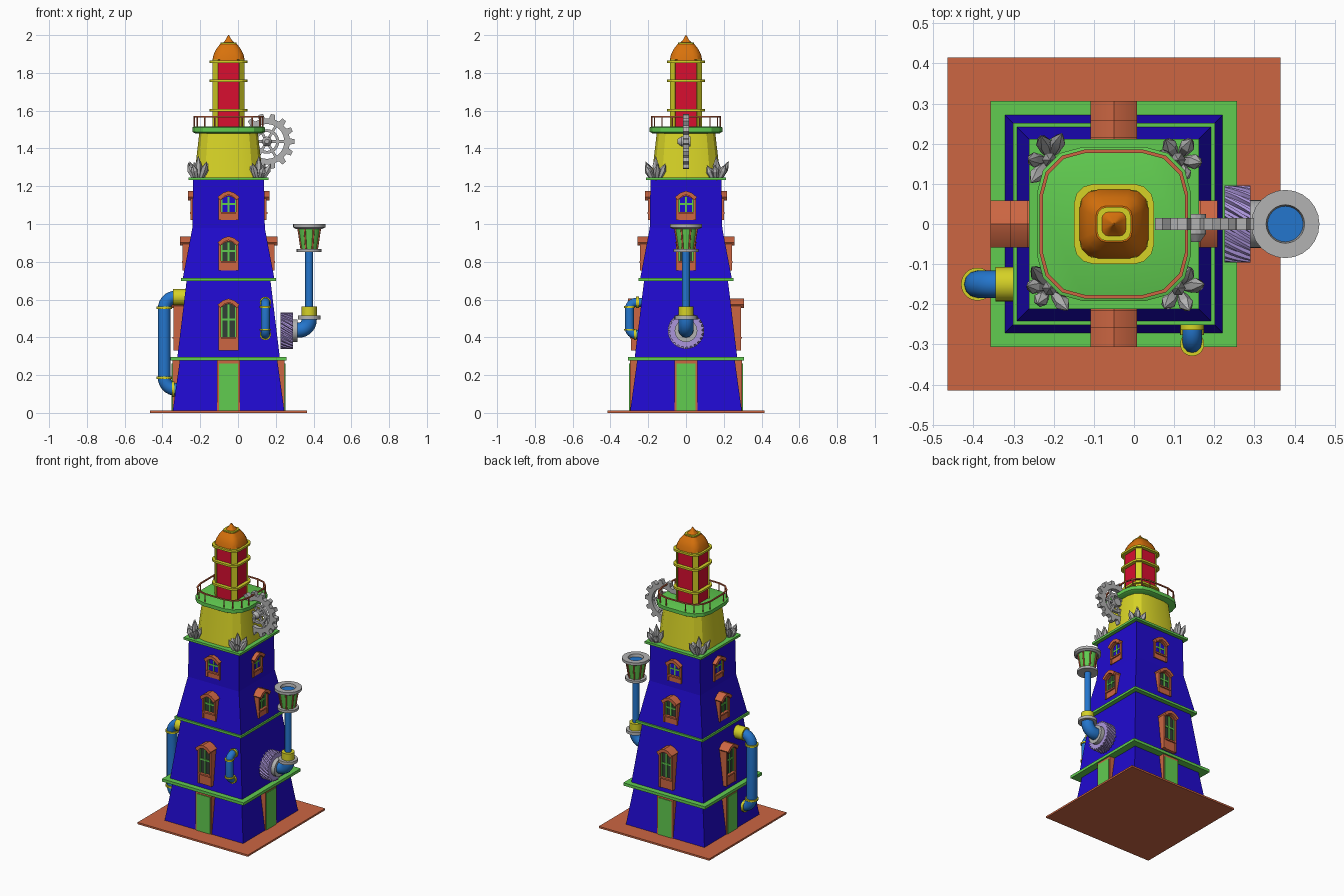
import bpy, bmesh, random
from math import sin, cos, pi, tau
from mathutils import Vector, Matrix

cube = bpy.data.objects.get("Cube")
if cube:
    bpy.data.objects.remove(cube)
random.seed(4)
CX = -0.05  # tower axis


def material(name, *rgb):
    col = [((c / 255 + 0.055) / 1.055) ** 2.4 if c > 10 else c / 3295 for c in rgb] + [1]
    m = bpy.data.materials.new(name)
    m.use_nodes = True
    m.diffuse_color = col
    m.node_tree.nodes["Principled BSDF"].inputs["Base Color"].default_value = col
    return m


CLAY = material("terracotta", 204, 102, 66)
GREEN = material("leaf green", 97, 204, 80)
BLUE = material("deep blue", 32, 10, 208)
YELLOW = material("yellow", 214, 210, 38)
RED = material("red", 216, 14, 48)
ORANGE = material("orange", 216, 114, 12)
GREY = material("light grey", 178, 178, 178)
LILAC = material("lilac", 172, 150, 220)
AZURE = material("azure", 36, 118, 205)
GLASS = material("dark glass", 50, 62, 54)


def finish(name, bm, *mats):
    bmesh.ops.recalc_face_normals(bm, faces=bm.faces)
    me = bpy.data.meshes.new(name)
    bm.to_mesh(me)
    bm.free()
    for m in mats:
        me.materials.append(m)
    me.polygons.foreach_set("use_smooth", [True] * len(me.polygons))
    me.set_sharp_from_angle(angle=0.5)
    ob = bpy.data.objects.new(name, me)
    bpy.context.collection.objects.link(ob)
    return ob


def loft(name, loops, mat, ring=False, matrix=None):
    """Skin equal-length loops; cap the ends, or close them into a ring."""
    bm = bmesh.new()
    rows = [[bm.verts.new(p) for p in loop] for loop in loops]
    n = len(rows[0])
    for a, b in zip(rows, rows[1:] + (rows[:1] if ring else [])):
        for i in range(n):
            j = (i + 1) % n
            bm.faces.new((a[i], a[j], b[j], b[i]))
    if not ring:
        bm.faces.new(rows[0])
        bm.faces.new(rows[-1])
    if matrix:
        bm.transform(matrix)
    return finish(name, bm, mat)


def rounded(h, z, r=0, seg=3):
    """Square outline around the tower axis; r is the corner radius as a share of h."""
    k, pts = h * (1 - r), []
    for q in range(4):
        c = Vector((k, k)) @ Matrix.Rotation(-q * pi / 2, 2)
        c = Vector((k * (1, -1, -1, 1)[q], k * (1, 1, -1, -1)[q]))
        for s in range(seg + 1 if r else 1):
            a = q * pi / 2 + pi / 2 * s / seg
            pts.append((CX + c.x + h * r * cos(a), c.y + h * r * sin(a), z))
    return pts


def tier(name, profile, mat, r=0, seg=3, ring=False):
    return loft(name, [rounded(h, z, r, seg) for h, z in profile], mat, ring)


def circle(r, z, n=24):
    return [(r * cos(tau * i / n), r * sin(tau * i / n), z) for i in range(n)]


def turned(name, profile, mat, loc, axis=(0, 0, 1), ring=False, n=24):
    m = Matrix.Translation(loc) @ Vector(axis).to_track_quat("Z", "Y").to_matrix().to_4x4()
    return loft(name, [circle(r, z, n) for r, z in profile], mat, ring, m)


def plate(name, pts, y0, y1, mat, turn):
    """Extrude an x-z outline along y and turn it to one side of the tower."""
    m = Matrix.Translation((CX, 0, 0)) @ Matrix.Rotation(turn * pi / 2, 4, "Z")
    return loft(name, [[(x, -y, z) for x, z in pts] for y in (y0, y1)], mat, matrix=m)


def rect(x0, x1, z0, z1):
    return [(x0, z0), (x1, z0), (x1, z1), (x0, z1)]


def pipe(name, pts, radius, mat, bend=0.05):
    """Round pipe through the points, with curved elbows."""
    pts = [Vector(p) for p in pts]
    path = [pts[0]]
    for a, b, c in zip(pts, pts[1:], pts[2:]):
        p, q = b + (a - b).normalized() * bend, b + (c - b).normalized() * bend
        for i in range(9):
            t = i / 8 * pi / 2
            path.append(b + (p - b) * (1 - sin(t)) + (q - b) * (1 - cos(t)))
    path.append(pts[-1])
    cu = bpy.data.curves.new(name, "CURVE")
    cu.dimensions, cu.bevel_depth, cu.bevel_resolution, cu.use_fill_caps = "3D", radius, 4, True
    s = cu.splines.new("POLY")
    s.points.add(len(path) - 1)
    for sp, p in zip(s.points, path):
        sp.co = (*p, 1)
    cu.materials.append(mat)
    bpy.context.collection.objects.link(bpy.data.objects.new(name, cu))


# Ground slab and tower storeys
loft("ground_slab", [[(CX + x * 0.415, y * 0.415, z) for x, y in rect(-1, 1, -1, 1)] for z in (0, 0.012)], CLAY)
tier("ground_storey", [(0.295, 0.012), (0.258, 0.28)], BLUE)
tier("ground_ledge", [(0.307, 0.277), (0.307, 0.296)], GREEN)
tier("second_storey", [(0.271, 0.296), (0.222, 0.7)], BLUE)
tier("second_ledge", [(0.252, 0.698), (0.252, 0.714)], GREEN)
tier("third_storey", [(0.242, 0.714), (0.192, 0.978)], BLUE)
tier("fourth_storey", [(0.192, 0.978), (0.188, 1.235)], BLUE)
tier("fourth_ledge", [(0.212, 1.232), (0.212, 1.247)], GREEN)
tier("upper_drum", [(0.182, 1.247), (0.155, 1.482)], YELLOW, 0.6)
tier("balcony", [(0.178, 1.48), (0.192, 1.488), (0.192, 1.512), (0.185, 1.515)], GREEN, 0.6)

# Balcony railing
tier("balcony_rail", [(0.185, 1.564), (0.185, 1.572), (0.177, 1.572), (0.177, 1.564)], CLAY, 0.6, ring=True)
for x, y, z in rounded(0.181, 1.51, 0.6):
    turned("railing_post", [(0.004, 0), (0.004, 0.058)], CLAY, (x, y, z), n=6)

# Lantern: red recessed panels between yellow corner pillars
bm = bmesh.new()
rows = [[bm.verts.new(p) for p in rounded(0.085, z, 0.33, 1)] for z in (1.51, 1.87)]
for i in range(8):
    j = (i + 1) % 8
    bm.faces.new((rows[0][i], rows[0][j], rows[1][j], rows[1][i]))
bm.normal_update()
panels = [f for f in bm.faces if max(abs(f.normal.x), abs(f.normal.y)) > 0.9]
bmesh.ops.inset_individual(bm, faces=panels, thickness=0.003, depth=-0.008)
for f in panels:
    f.material_index = 1
finish("lantern", bm, YELLOW, RED)
for z in (1.595, 1.752, 1.852):
    tier("lantern_ring", [(0.1, z), (0.1, z + 0.013)], YELLOW, 0.5)
tier("dome", [(0.086, 1.865), (0.08, 1.895), (0.066, 1.925), (0.045, 1.952)], ORANGE, 0.55)
tier("dome_collar", [(0.042, 1.95), (0.042, 1.96)], YELLOW, 0.55)
tier("dome_finial", [(0.03, 1.96), (0.018, 1.972), (0.002, 2.0)], ORANGE, 0.55)


# Doors and windows on each side
def arch(h, z, rise, n=4):
    return [(-h + 2 * h * i / n, z + rise * sin(pi * i / n)) for i in range(n + 1)]


def window(turn, z0, z1, depth):
    zi, sill = z1 - 0.032, z0 + 0.25 * (z1 - z0)
    inner = arch(0.04, zi - 0.016, 0.022)
    jambs = [(-0.052, z0)] + arch(0.052, zi, 0.025) + [(0.052, z0), (0.04, z0)] + inner[::-1] + [(-0.04, z0)]
    plate("window_frame", jambs, 0.16, depth - 0.015, CLAY, turn)
    hood = arch(0.058, zi, 0.032) + arch(0.045, zi - 0.018, 0.03)[::-1]
    plate("window_hood", hood, 0.16, depth, CLAY, turn)
    plate("window_apron", rect(-0.042, 0.042, z0, sill), 0.16, depth - 0.02, CLAY, turn)
    plate("window_sill", rect(-0.048, 0.048, sill - 0.006, sill + 0.004), 0.16, depth - 0.011, CLAY, turn)
    plate("window_glass", [(-0.041, sill)] + inner + [(0.041, sill)], 0.16, depth - 0.03, GLASS, turn)
    mid = sill + 0.55 * (zi - sill)
    for bar in (rect(-0.005, 0.005, sill, zi), rect(-0.04, 0.04, mid - 0.005, mid + 0.005),
                rect(-0.04, -0.033, sill, zi - 0.012), rect(0.033, 0.04, sill, zi - 0.012)):
        plate("window_bar", bar, 0.16, depth - 0.024, GREEN, turn)


for turn in range(4):
    plate("door_frame", rect(-0.06, 0.06, 0.012, 0.277), 0.22, 0.297, CLAY, turn)
    plate("door", rect(-0.05, 0.05, 0.012, 0.262), 0.28, 0.301, GREEN, turn)
    if turn != 1:
        window(turn, 0.33, 0.605, 0.307)
    window(turn, 0.755, 0.935, 0.258)
    window(turn, 1.02, 1.175, 0.216)

# Large side pipe and small front pipe
pipe("side_pipe", [(-0.3, -0.15, 0.613), (-0.39, -0.15, 0.613), (-0.39, -0.15, 0.125), (-0.32, -0.15, 0.125)], 0.034, AZURE, 0.06)
turned("side_pipe_socket", [(0.043, 0), (0.043, 0.09)], YELLOW, (-0.255, -0.15, 0.613), (-1, 0, 0))
turned("side_pipe_foot", [(0.04, 0), (0.04, 0.015)], YELLOW, (-0.335, -0.15, 0.125), (-1, 0, 0))
for z in (0.18, 0.55):
    turned("side_pipe_ring", [(0.041, 0), (0.041, 0.012)], YELLOW, (-0.39, -0.15, z))
pipe("front_pipe", [(0.145, -0.22, 0.585), (0.145, -0.299, 0.585), (0.145, -0.299, 0.415), (0.145, -0.24, 0.415)], 0.024, AZURE, 0.035)
for z, y in ((0.415, -0.262), (0.585, -0.25)):
    turned("front_pipe_flange", [(0.03, 0), (0.03, 0.014)], YELLOW, (0.145, y, z), (0, -1, 0))
for z in (0.435, 0.555):
    turned("front_pipe_ring", [(0.03, 0), (0.03, 0.01)], YELLOW, (0.145, -0.299, z))


# Gears
def gear(n, root, tip, z, twist=0, wide=0.3):
    pts = []
    for i in range(n):
        for r, a in ((root, -wide), (tip, -wide * 0.6), (tip, wide * 0.6), (root, wide)):
            t = tau * (i + a) / n + twist
            pts.append((r * cos(t), r * sin(t), z))
    return pts


side = Matrix.Translation((0.225, 0, 0.435)) @ Matrix.Rotation(pi / 2, 4, "Y")
loft("helical_gear", [gear(24, 0.086, 0.096, 0.065 * i / 4, 0.11 * i) for i in range(5)], LILAC, matrix=side)

upright = Matrix.Translation((0.153, 0, 1.437)) @ Matrix.Rotation(pi / 2, 4, "X")
loft("gear_wheel", [gear(14, 0.122, 0.147, -0.015), gear(14, 0.122, 0.147, 0.015),
                    circle(0.092, 0.015, 56), circle(0.092, -0.015, 56)], GREY, True, upright)
turned("gear_inner_ring", [(0.065, -0.01), (0.065, 0.01), (0.05, 0.01), (0.05, -0.01)], GREY,
       (0.153, 0, 1.437), (0, -1, 0), True)
turned("gear_hub", [(0.026, -0.025), (0.026, 0.025), (0.012, 0.045)], GREY, (0.153, 0, 1.437), (0, -1, 0), n=12)
for i in range(6):
    spoke = [[(x, y, z) for x, y in rect(0.015, 0.1, -0.007, 0.007)] for z in (-0.008, 0.008)]
    loft("gear_spoke", spoke, GREY, matrix=upright @ Matrix.Rotation(i * tau / 6, 4, "Z"))

# Chimney pipe with funnel
FX = 0.377
turned("chimney_collar", [(0.06, 0), (0.06, 0.028)], GREY, (0.288, 0, 0.435), (1, 0, 0))
pipe("chimney_elbow", [(0.3, 0, 0.438), (FX, 0, 0.438), (FX, 0, 0.5)], 0.04, AZURE, 0.055)
turned("chimney_flange", [(0.06, 0.495), (0.06, 0.515)], GREY, (FX, 0, 0))
turned("chimney_socket", [(0.04, 0.515), (0.04, 0.562)], YELLOW, (FX, 0, 0))
pipe("chimney_pipe", [(FX, 0, 0.55), (FX, 0, 0.86)], 0.021, AZURE)
turned("funnel_base", [(0.066, 0.852), (0.066, 0.868)], GREY, (FX, 0, 0))
turned("funnel", [(0.044, 0.866), (0.062, 0.978)], GREEN, (FX, 0, 0))
turned("funnel_rim", [(0.07, 0.974), (0.085, 0.982), (0.085, 1.0), (0.048, 1.0), (0.044, 0.98)], GREY, (FX, 0, 0), ring=True)
turned("funnel_mouth", [(0.045, 0.975), (0.045, 0.982)], AZURE, (FX, 0, 0))
for i in range(8):
    a = tau * (i + 0.5) / 8
    pipe("funnel_rib", [(FX + r * cos(a), r * sin(a), z) for r, z in ((0.045, 0.866), (0.063, 0.978))], 0.005, CLAY)

# Crystal clusters on the corners of the upper ledge
for sx in (-1, 1):
    for sy in (-1, 1):
        base = Vector((CX + sx * 0.16, sy * 0.16, 1.235))
        for i in range(7):
            a = tau * i / 6 + random.uniform(-0.2, 0.2)
            lean = 0 if i == 6 else random.uniform(0.35, 0.6)
            tall = 0.125 if i == 6 else random.uniform(0.08, 0.115)
            foot = base + Vector((cos(a), sin(a), 0)) * (0.018 if lean else 0)
            shape = [(0.012, 0), (0.019, tall * 0.6), (0.001, tall)]
            turned("crystal", shape, GREY, foot, (lean * cos(a), lean * sin(a), 1), n=6)
